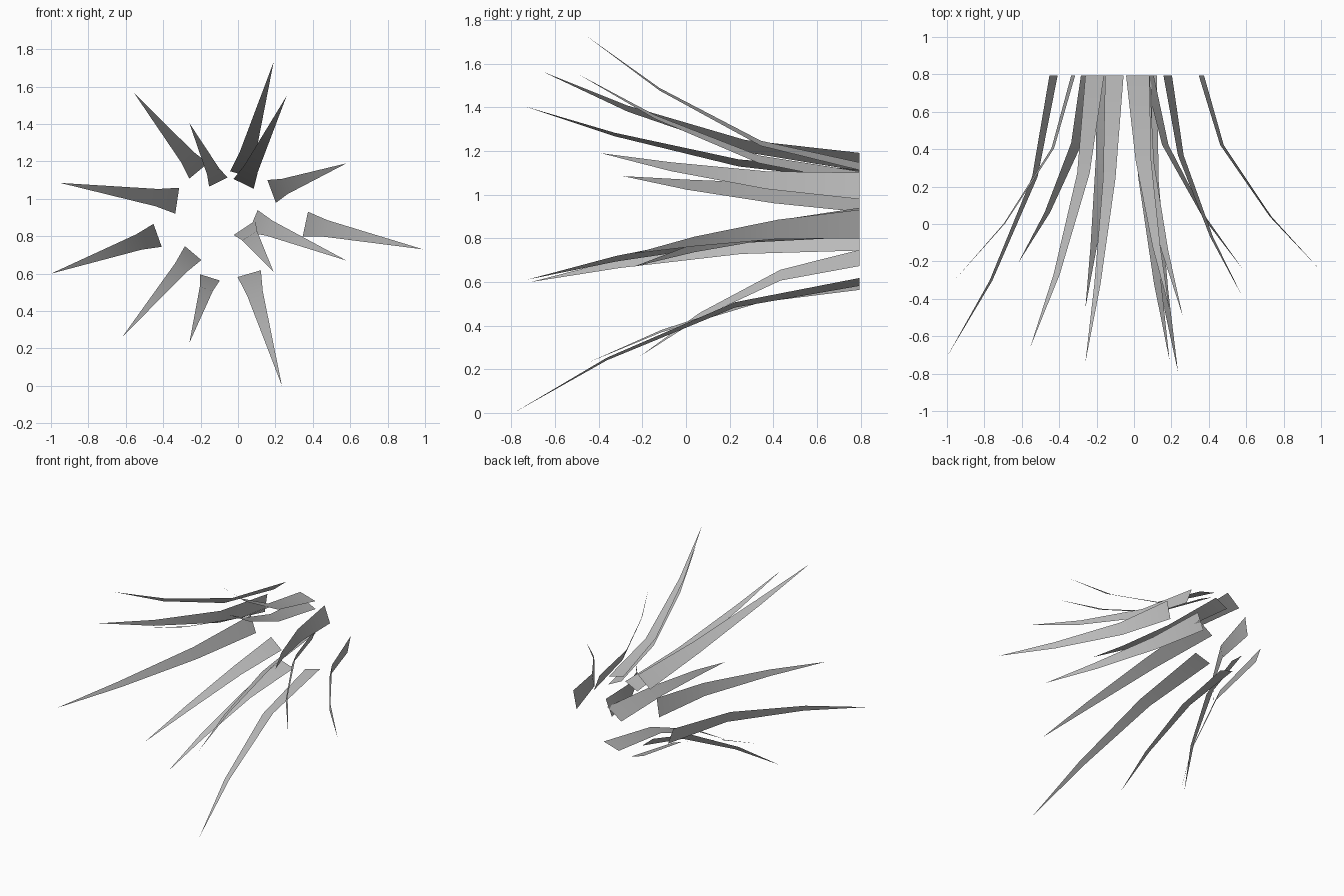
import bpy
import bmesh
from mathutils import Vector

default_cube = bpy.data.objects.get("Cube")
if default_cube:
    bpy.data.objects.remove(default_cube, do_unlink=True)

# One plain grey for every blade
grey = bpy.data.materials.new("plain_grey")
grey.use_nodes = True
grey_colour = (0.5, 0.5, 0.5, 1)
grey.diffuse_color = grey_colour
grey.node_tree.nodes["Principled BSDF"].inputs["Base Color"].default_value = grey_colour

BACK = 0.795
# Shared bend: progress along depth, progress outward, remaining width
BEND = [(0, 0, 1), (0.36, 0.175, 0.667), (0.73, 0.588, 0.333)]


def blade(name, root, tip, width):
    """Flat tapering strip that flares outward from its root to a point."""
    start = Vector((root[0], BACK, root[1]))
    end = Vector(tip)
    travel = end - start
    outward = Vector((travel.x, 0, travel.z)).normalized()
    side = outward.cross(Vector((0, 1, 0)))

    bm = bmesh.new()
    rungs = []
    for depth, spread, taper in BEND:
        centre = start + Vector((travel.x * spread, travel.y * depth, travel.z * spread))
        half = side * (width * taper / 2)
        rungs.append((bm.verts.new(centre - half), bm.verts.new(centre + half)))
    point = bm.verts.new(end)

    # Two quads and a closing triangle
    for (left_a, right_a), (left_b, right_b) in zip(rungs, rungs[1:]):
        bm.faces.new((left_a, right_a, right_b, left_b))
    bm.faces.new((*rungs[-1], point))

    # Turn the faces outward
    for face in bm.faces:
        face.normal_update()
        if face.normal.dot(outward) < 0:
            face.normal_flip()
        face.smooth = True

    mesh = bpy.data.meshes.new(name)
    bm.to_mesh(mesh)
    bm.free()
    mesh.materials.append(grey)
    obj = bpy.data.objects.new(name, mesh)
    bpy.context.collection.objects.link(obj)
    return obj


# Ring of blades: name, root (x, z), tip (x, y, z), root width
blades = [
    ("top_long_blade", (0.02, 1.13), (0.19, -0.46, 1.73), 0.13),
    ("top_short_blade", (0.03, 1.08), (0.26, -0.49, 1.55), 0.12),
    ("left_upper_blade", (0.18, 1.04), (0.58, -0.39, 1.19), 0.13),
    ("left_outer_blade", (0.36, 0.865), (0.99, -0.24, 0.73), 0.135),
    ("left_lower_blade", (0.08, 0.88), (0.58, -0.24, 0.67), 0.13),
    ("left_inner_blade", (0.035, 0.845), (0.19, -0.73, 0.61), 0.14),
    ("bottom_long_blade", (0.06, 0.6), (0.235, -0.79, 0), 0.13),
    ("bottom_short_blade", (-0.15, 0.58), (-0.26, -0.45, 0.23), 0.11),
    ("right_bottom_blade", (-0.24, 0.71), (-0.62, -0.21, 0.26), 0.115),
    ("right_lower_blade", (-0.43, 0.805), (-1, -0.71, 0.6), 0.13),
    ("right_outer_blade", (-0.325, 0.99), (-0.95, -0.29, 1.085), 0.14),
    ("right_upper_blade", (-0.21, 1.15), (-0.555, -0.66, 1.565), 0.13),
    ("right_inner_blade", (-0.105, 1.09), (-0.26, -0.74, 1.405), 0.11),
]

for name, root, tip, width in blades:
    blade(name, root, tip, width)
